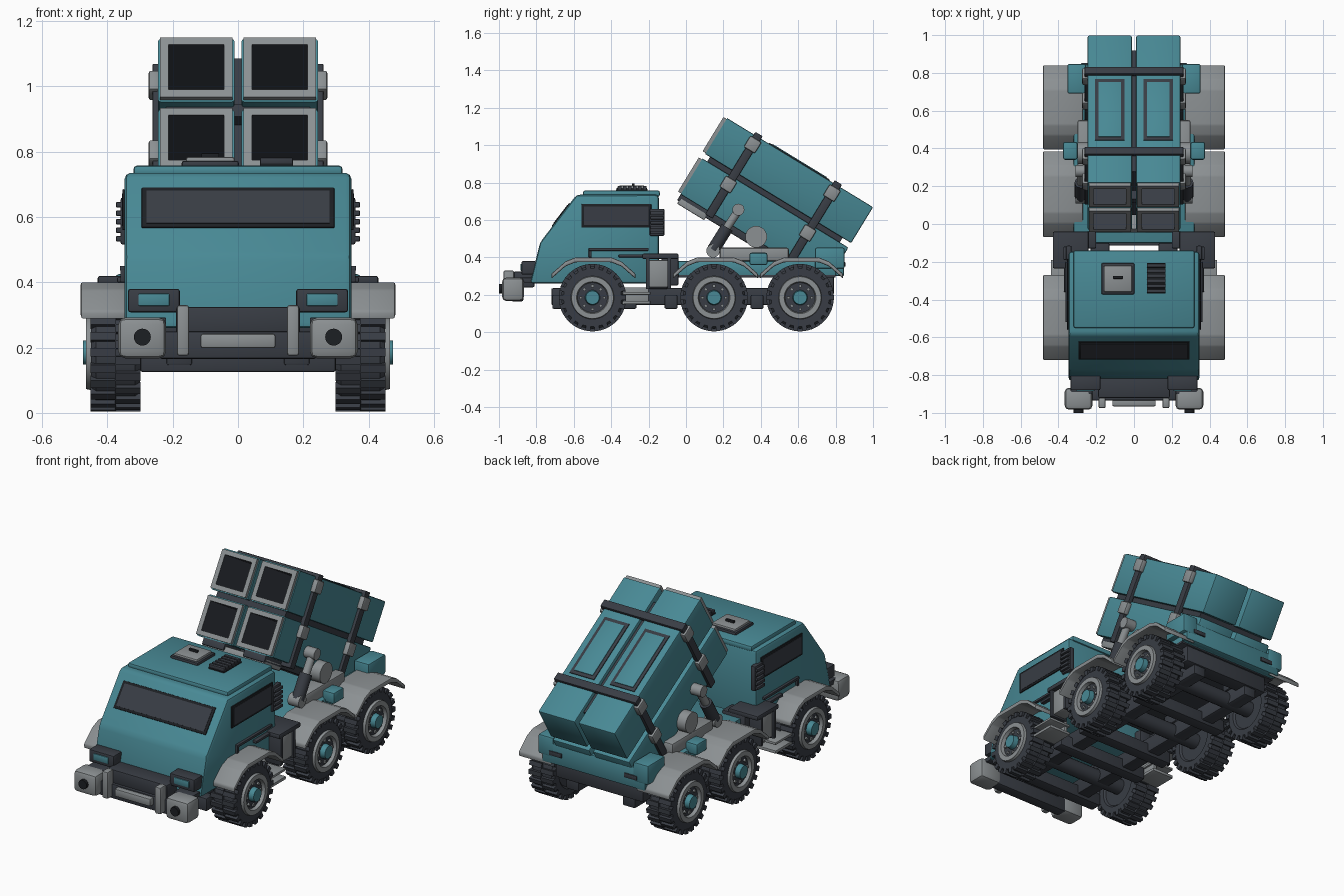
import bpy
import bmesh
from math import radians, sin, cos, tau
from mathutils import Matrix, Vector

cube = bpy.data.objects.get("Cube")
if cube:
    bpy.data.objects.remove(cube, do_unlink=True)


def material(name, r, g, b):
    mat = bpy.data.materials.new(name)
    mat.use_nodes = True
    mat.diffuse_color = (r, g, b, 1)
    shader = next(n for n in mat.node_tree.nodes if n.type == 'BSDF_PRINCIPLED')
    shader.inputs["Base Color"].default_value = (r, g, b, 1)
    shader.inputs["Roughness"].default_value = 0.7
    return mat


TEAL = material("teal paint", .065, .25, .3)
GREY = material("light grey metal", .26, .28, .29)
DARK = material("charcoal", .04, .046, .058)
BLACK = material("near black", .012, .014, .017)


def finish(name, bm, *mats):
    """Turn a bmesh into a named object with smooth shading and sharp edges."""
    bmesh.ops.recalc_face_normals(bm, faces=bm.faces)
    mesh = bpy.data.meshes.new(name)
    bm.to_mesh(mesh)
    bm.free()
    for mat in mats:
        mesh.materials.append(mat)
    obj = bpy.data.objects.new(name, mesh)
    bpy.context.collection.objects.link(obj)
    bpy.ops.object.select_all(action='DESELECT')
    obj.select_set(True)
    bpy.context.view_layer.objects.active = obj
    bpy.ops.object.shade_smooth_by_angle(angle=radians(32))
    return obj


def mirror_x(bm):
    copy = bmesh.ops.duplicate(bm, geom=bm.verts[:] + bm.edges[:] + bm.faces[:])
    verts = [v for v in copy["geom"] if isinstance(v, bmesh.types.BMVert)]
    bmesh.ops.scale(bm, vec=(-1, 1, 1), verts=verts)


def boxes(name, mat, ranges, bevel=.008, mirror=False, frame=Matrix()):
    """Bevelled boxes, each given as x0, x1, y0, y1, z0, z1."""
    bm = bmesh.new()
    for x0, x1, y0, y1, z0, z1 in ranges:
        size = Matrix.Diagonal((x1 - x0, y1 - y0, z1 - z0, 1))
        middle = Matrix.Translation(((x0 + x1) / 2, (y0 + y1) / 2, (z0 + z1) / 2))
        bmesh.ops.create_cube(bm, size=1, matrix=middle @ size)
    if bevel:
        bmesh.ops.bevel(bm, geom=bm.edges[:], offset=bevel, segments=2,
                        profile=.5, affect='EDGES')
    if mirror:
        mirror_x(bm)
    bm.transform(frame)
    return finish(name, bm, mat)


def prism(name, mat, outline, x0, x1, bevel=.01, mirror=False):
    """Side outline (y, z) extruded across x."""
    bm = bmesh.new()
    face = bm.faces.new([bm.verts.new((x0, y, z)) for y, z in outline])
    extruded = bmesh.ops.extrude_face_region(bm, geom=[face])["geom"]
    bmesh.ops.translate(bm, vec=(x1 - x0, 0, 0),
                        verts=[v for v in extruded if isinstance(v, bmesh.types.BMVert)])
    bmesh.ops.bevel(bm, geom=bm.edges[:], offset=bevel, segments=2,
                    profile=.5, affect='EDGES')
    if mirror:
        mirror_x(bm)
    return finish(name, bm, mat)


def rod(name, mat, start, end, radius, mirror=False, sides=20):
    start, end = Vector(start), Vector(end)
    turn = (end - start).to_track_quat('Z', 'Y').to_matrix().to_4x4()
    bm = bmesh.new()
    bmesh.ops.create_cone(bm, cap_ends=True, segments=sides, radius1=radius, radius2=radius,
                          depth=(end - start).length,
                          matrix=Matrix.Translation((start + end) / 2) @ turn)
    if mirror:
        mirror_x(bm)
    return finish(name, bm, mat)


# Wheels: lathed tyre, rim and hub, with tread lugs and rim bolts
TYRE, RIM, HUB = [(0, .31), (.11, .31), (.12, .3), (.155, .3), (.167, .315), (.167, .435),
                  (.155, .45), (.115, .45)], [(.112, .465), (.085, .465), (.08, .445)], \
                 [(.04, .445), (.036, .475), (0, .475)]
WHEEL_Z, STEPS = .185, 40


def wheel(name, y):
    bm = bmesh.new()
    rings = [[bm.verts.new((x, r * cos(tau * i / STEPS), r * sin(tau * i / STEPS)))
              for i in range(STEPS)] for r, x in TYRE + RIM + HUB]
    for k, (a, b) in enumerate(zip(rings, rings[1:])):
        for i in range(STEPS):
            j = (i + 1) % STEPS
            face = bm.faces.new((a[i], a[j], b[j], b[i]))
            if len(TYRE) - 1 <= k < len(TYRE + RIM) - 1:
                face.material_index = 1
            elif k >= len(TYRE + RIM):
                face.material_index = 2
    bmesh.ops.remove_doubles(bm, verts=bm.verts, dist=.0005)

    def stud(angle, radius, x, size, index):
        place = Matrix.Rotation(angle, 4, 'X') @ Matrix.Translation((x, 0, radius))
        made = bmesh.ops.create_cube(bm, size=1, matrix=place @ Matrix.Diagonal((*size, 1)))
        for face in {f for v in made["verts"] for f in v.link_faces}:
            face.material_index = index
    for i in range(22):
        stud(tau * i / 22, .166, .337, (.078, .026, .028), 0)
        stud(tau * (i + .5) / 22, .166, .413, (.078, .026, .028), 0)
    for i in range(8):
        stud(tau * i / 8, .062, .448, (.014, .014, .014), 1)
    mirror_x(bm)
    bm.transform(Matrix.Translation((0, y, WHEEL_Z)))
    finish(name, bm, DARK, GREY, TEAL)


for label, y in (("front", -.5), ("middle", .15), ("rear", .61)):
    wheel(label + "_wheels", y)
    rod(label + "_axle", DARK, (-.32, y, WHEEL_Z), (.32, y, WHEEL_Z), .045)

# Chassis
boxes("chassis_rails", DARK, [(.14, .22, -.72, .78, .145, .235)], mirror=True)
boxes("cross_members", DARK, [(-.3, .3, y - .035, y + .035, .125, .2)
                              for y in (-.68, -.3, -.08, .38)])
boxes("rear_bumper", DARK, [(-.28, .28, .7, .79, .2, .3)])
boxes("chassis_mounts", DARK, [(.13, .23, y, y + .1, .23, .31) for y in (-.6, -.2, .1, .6)],
      mirror=True)

# Cab shell and roof
prism("cab", TEAL, [(-.835, .26), (-.78, .48), (-.585, .735), (-.145, .735), (-.145, .26)],
      -.347, .347, bevel=.018)
boxes("roof_panel", TEAL, [(-.32, .32, -.55, -.14, .725, .757)], bevel=.01)
boxes("roof_hatch", GREY, [(-.16, -.01, -.36, -.22, .75, .784)])
boxes("roof_hatch_rim", DARK, [(-.173, .003, -.373, -.207, .75, .772)])
boxes("hatch_handle", BLACK, [(-.112, -.058, -.29, -.275, .78, .796)], bevel=.003)
boxes("roof_vent_base", BLACK, [(.068, .168, -.368, -.207, .75, .764)], bevel=0)
boxes("roof_vent_slats", DARK, [(.068, .168, y, y + .02, .76, .782)
                                for y in [-.365 + .027 * i for i in range(6)]], bevel=.004)

# Windows
slope = Matrix.Translation((0, -.665, .625)) @ Matrix.Rotation(radians(-37.5), 4, 'X')
boxes("windscreen_frame", BLACK, [(-.295, .295, -.008, .001, -.077, .077)], .003, frame=slope)
boxes("windscreen_glass", DARK, [(-.28, .28, -.0095, 0, -.063, .063)], 0, frame=slope)
boxes("side_window_frames", BLACK, [(.346, .354, -.56, -.185, .56, .685)], .003, mirror=True)
boxes("side_window_glass", DARK, [(.347, .3555, -.545, -.2, .573, .672)], 0, mirror=True)

# Cab side details
boxes("side_intakes", DARK, [(.33, .36, -.195, -.115, .515, .66)], mirror=True)
boxes("side_intake_ribs", DARK, [(.34, .374, -.19, -.12, z, z + .017)
                                 for z in [.525 + .026 * i for i in range(5)]], .004, mirror=True)
boxes("side_rails", DARK, [(.34, .362, -.52, -.2, .435, .45), (.34, .36, -.52, -.505, .4, .45),
                           (.34, .37, -.36, -.18, .4, .415)], .003, mirror=True)

# Headlights and front bumper
boxes("headlight_housings", DARK, [(.178, .337, -.88, -.8, .308, .38)], mirror=True)
boxes("headlight_lenses", TEAL, [(.21, .305, -.885, -.87, .328, .365)], .003, mirror=True)
boxes("bumper_corners", GREY, [(.22, .367, -.983, -.867, .167, .292)], .022, mirror=True)
boxes("bumper_beam", DARK, [(-.24, .24, -.935, -.87, .165, .25),
                            (-.19, .19, -.92, -.81, .24, .325)])
boxes("bumper_brackets", DARK, [(.22, .335, -.9, -.82, .265, .292)], .004, mirror=True)
boxes("bumper_uprights", GREY, [(.15, .187, -.975, -.92, .175, .33)], mirror=True)
boxes("bumper_plate", GREY, [(-.115, .115, -.965, -.92, .198, .243)])
rod("fog_lamps", BLACK, (.293, -1, .232), (.293, -.97, .232), .026, mirror=True)


# Mudguards: a bent strip over each wheel
def mudguard(name, y0, y1, inner):
    top = [(y0, .312), (y0 + .075, .378), (y0 + .13, .4), (y1 - .13, .4),
           (y1 - .075, .378), (y1, .312)]
    under = [(y, z - .026) for y, z in reversed(top)]
    prism(name, GREY, top + under, inner, .482, bevel=.007, mirror=True)


mudguard("front_mudguards", -.72, -.27, .335)
mudguard("middle_mudguards", -.07, .385, .27)
mudguard("rear_mudguards", .395, .84, .27)

# Gear between the cab and the bed
boxes("side_platforms", DARK, [(.24, .43, -.235, -.04, .392, .42),
                               (.2, .35, -.13, -.04, .25, .4)], mirror=True)
boxes("side_lockers", GREY, [(.33, .415, -.2, -.095, .24, .385)], mirror=True)
boxes("locker_straps", DARK, [(.32, .425, y, y + .02, .23, .4) for y in (-.215, -.1)],
      .004, mirror=True)
boxes("side_steps", GREY, [(.3, .44, -.34, -.19, .15, .168), (.3, .44, -.34, -.19, .2, .215),
                           (.31, .33, -.33, -.2, .15, .24)], .004, mirror=True)

# Load bed
boxes("load_bed", TEAL, [(-.32, .32, -.1, .82, .3, .38)])
boxes("bed_edge", DARK, [(-.325, .325, -.09, .8, .292, .306)], .003)
boxes("tailgate", TEAL, [(-.33, .33, .8, .845, .3, .42)])
boxes("bed_corner_boxes", TEAL, [(.255, .352, .69, .848, .34, .452),
                                 (.3, .375, .34, .435, .36, .425)], .01, mirror=True)
boxes("tail_lights", DARK, [(.2, .28, .84, .852, .35, .375)], .003, mirror=True)

# Launcher: its own tilted frame, y along the tubes and z up from them
tilt = Matrix.Translation((0, .203, 1.155)) @ Matrix.Rotation(radians(-31.4), 4, 'X')


def tube(name, x, top):
    """Square tube with a grey mouth frame and a dark hollow."""
    bm = bmesh.new()
    shape = Matrix.Translation((x, .477, top - .1125)) @ Matrix.Diagonal((.234, .914, .225, 1))
    bmesh.ops.create_cube(bm, size=1, matrix=shape)
    mouth = min(bm.faces, key=lambda f: f.calc_center_median().y)
    rims = [e for e in bm.edges if e not in mouth.edges[:]]
    bmesh.ops.bevel(bm, geom=rims, offset=.008, segments=2, profile=.5, affect='EDGES')

    def push(inset, depth, ring, wall, end):
        bm.normal_update()
        face = min(bm.faces, key=lambda f: (round(f.calc_center_median().y, 4),
                                            abs(f.calc_center_median().x - x), -f.calc_area()))
        made = bmesh.ops.inset_region(bm, faces=[face], thickness=inset)
        for f in made["faces"]:
            f.material_index = ring
        cap = bmesh.ops.extrude_discrete_faces(bm, faces=[face])["faces"][0]
        bmesh.ops.translate(bm, vec=(0, depth, 0), verts=cap.verts[:])
        for edge in cap.edges:
            for f in edge.link_faces:
                f.material_index = wall
        cap.material_index = end
        return cap
    push(.006, -.02, 0, 1, 1)
    push(.026, .3, 1, 2, 3)
    bm.transform(tilt)
    finish(name, bm, TEAL, GREY, DARK, BLACK)


for level, top in (("upper", 0), ("lower", -.253)):
    for side, x in (("left", .128), ("right", -.128)):
        tube(f"{level}_{side}_tube", x, top)

boxes("tube_spine", DARK, [(-.03, .03, .1, .85, -.46, -.02),
                           (-.22, .22, .05, .88, -.26, -.215)], 0, frame=tilt)
boxes("lid_frames", DARK, [(.05, .207, .28, .66, -.004, .005)], .002, True, tilt)
boxes("lid_panels", TEAL, [(.068, .189, .3, .64, 0, .0085)], .002, True, tilt)
for label, t in (("front", .21), ("rear", .707)):
    a, b = t - .023, t + .023
    boxes(label + "_strap", DARK, [(-.262, .262, a, b, -.01, .016),
                                   (.236, .262, a, b, -.5, .016), (-.262, -.236, a, b, -.5, .016),
                                   (-.262, .262, a, b, -.5, -.47)], .005, frame=tilt)
    boxes(label + "_clamps", GREY, [(.24, .274, t - .035, t + .035, n - .035, n + .035)
                                    for n in (-.05, -.3)], .008, True, tilt)
    boxes(label + "_strap_buckle", GREY, [(-.015, .015, a, b, -.33, -.26)], .004, frame=tilt)
boxes("cradle", DARK, [(.06, .2, .02, .6, -.515, -.476)], .006, True, tilt)
boxes("cradle_lip", GREY, [(-.2, .2, .03, .2, -.53, -.49)], .006, frame=tilt)

# Lifting gear
boxes("pivot_bases", GREY, [(.21, .3, .18, .55, .38, .452)], .012, mirror=True)
rod("pivot_discs", GREY, (.2, .375, .51), (.3, .375, .51), .058, True, 28)
rod("lift_cylinders", DARK, (.28, .145, .44), (.28, .22, .56), .034, True)
rod("lift_pistons", GREY, (.28, .2, .53), (.28, .28, .65), .022, True)
rod("lift_upper_joints", GREY, (.24, .28, .655), (.31, .28, .655), .032, True)
rod("lift_lower_joints", GREY, (.24, .145, .435), (.31, .145, .435), .036, True)
